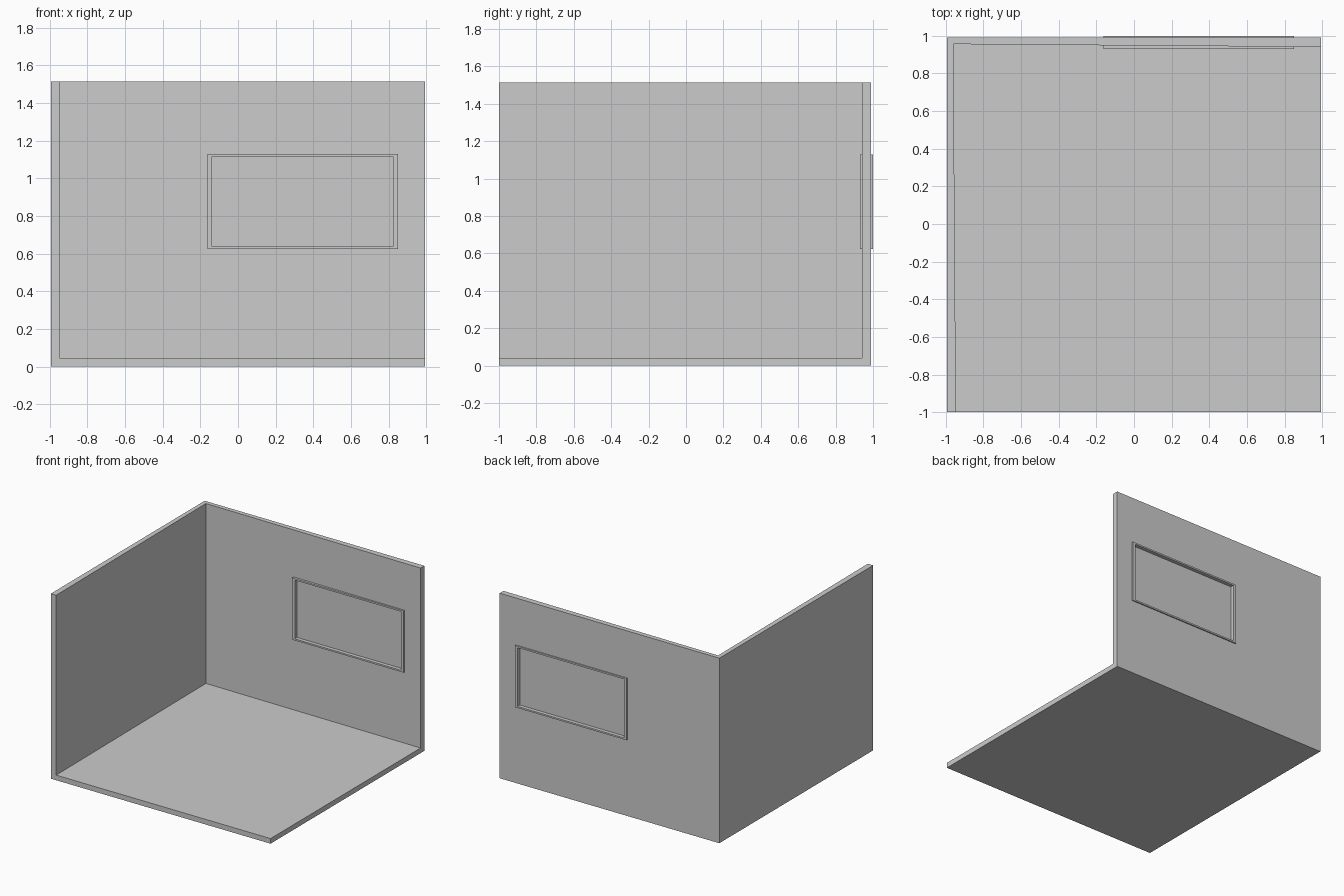
import bpy, bmesh

if "Cube" in bpy.data.objects:
    bpy.data.objects.remove(bpy.data.objects["Cube"])

HALF = 0.995                      # half of the room's outer width
Y0, Y1 = -1.0, 0.99               # room front and back
HEIGHT, FLOOR = 1.515, 0.042
WX0, WX1, WZ0, WZ1 = -0.162, 0.85, 0.624, 1.13   # window frame outline
RX, RZ = 0.025, 0.013             # frame border at the sides / top and bottom


def prism(name, outline, z0, z1):
    """Extrude a plan outline from z0 to z1."""
    bm = bmesh.new()
    face = bm.faces.new([bm.verts.new((x, y, z0)) for x, y in outline])
    ext = bmesh.ops.extrude_face_region(bm, geom=[face])
    for v in ext["geom"]:
        if isinstance(v, bmesh.types.BMVert):
            v.co.z = z1
    bmesh.ops.recalc_face_normals(bm, faces=bm.faces)
    me = bpy.data.meshes.new(name)
    bm.to_mesh(me)
    bm.free()
    ob = bpy.data.objects.new(name, me)
    bpy.context.collection.objects.link(ob)
    return ob


def box(name, x0, x1, y0, y1, z0, z1):
    return prism(name, [(x0, y0), (x1, y0), (x1, y1), (x0, y1)], z0, z1)


def cut(target, cutter):
    """Subtract the cutter and remove it."""
    mod = target.modifiers.new("cut", "BOOLEAN")
    mod.operation = "DIFFERENCE"
    mod.solver = "EXACT"
    mod.object = cutter
    bpy.context.view_layer.objects.active = target
    bpy.ops.object.modifier_apply(modifier=mod.name)
    bpy.data.objects.remove(cutter, do_unlink=True)


# Room shell: floor, left wall and back wall, slightly thinner at the corner
room = box("room_shell", -HALF, HALF, Y0, Y1, 0, HEIGHT)
inside = [(-0.946, -1.1), (1.1, -1.1), (1.1, 0.94), (-0.96, 0.956)]
cut(room, prism("room_cutter", inside, FLOOR, 2))

# Window opening in the back wall
inner = (WX0 + RX, WX1 - RX)
inner_z = (WZ0 + RZ, WZ1 - RZ)
cut(room, box("opening_cutter", *inner, 0.8, 1.2, *inner_z))

# Window frame standing proud of both wall faces
frame = box("window_frame", WX0, WX1, 0.93, 1.0, WZ0, WZ1)
cut(frame, box("frame_cutter", *inner, 0.8, 1.2, *inner_z))

# Pane set in the middle of the frame
box("window_pane", *inner, 0.96, 0.97, *inner_z)
